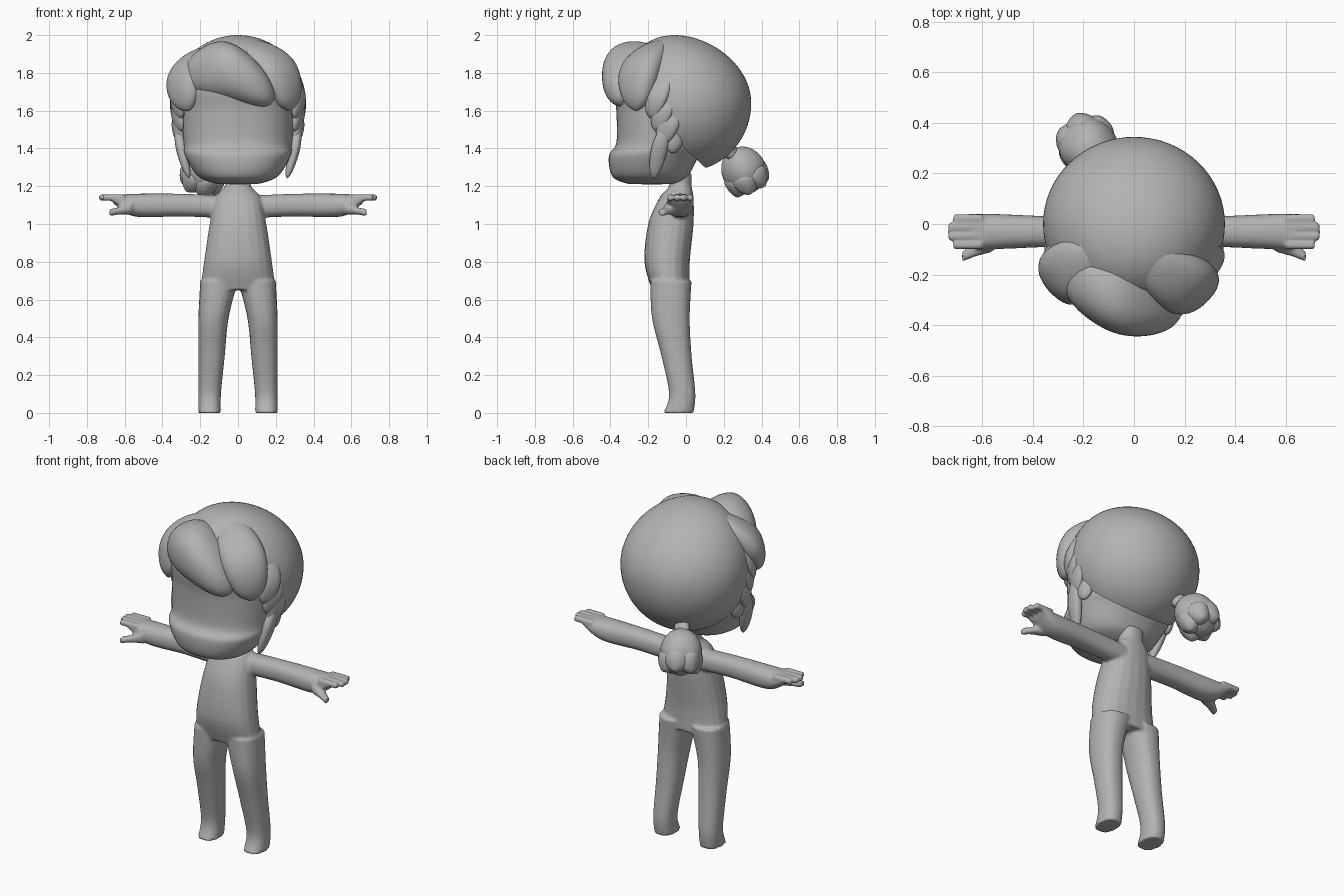
import bpy, bmesh, math
from mathutils import Vector, Euler

cube = bpy.data.objects.get("Cube")
if cube:
    bpy.data.objects.remove(cube)

grey = bpy.data.materials.new("clay_grey")
grey.use_nodes = True
tone = (0.45, 0.45, 0.45, 1)
grey.diffuse_color = tone
grey.node_tree.nodes["Principled BSDF"].inputs["Base Color"].default_value = tone

X, Y, Z = Vector((1, 0, 0)), Vector((0, 1, 0)), Vector((0, 0, 1))
SKULL = Vector((0, 0, 1.6))
STEPS = 6


def spline(rows):
    """Smooth curve through rows of numbers, with STEPS samples between neighbours."""
    rows = [Vector(r) for r in rows]
    padded = [rows[0]] + rows + [rows[-1]]
    samples = []
    for before, start, end, after in zip(padded, padded[1:], padded[2:], padded[3:]):
        for step in range(STEPS):
            t = step / STEPS
            pull_in, pull_out = (end - before) / 2, (after - start) / 2
            blend = t * t * (3 - 2 * t)
            samples.append(start.lerp(end, blend)
                           + pull_in * (t * (1 - t) ** 2) - pull_out * (t * t * (1 - t)))
    return samples + [rows[-1]]


def across(direction):
    """Two axes at right angles to a direction."""
    side = direction.orthogonal().normalized()
    return side, direction.normalized().cross(side)


def loft(bm, rows, axes=None, swell=None, sides=20, power=2.3):
    """Skin ovals (x, y, z, half width, half depth); without axes they face away from the skull."""
    rows = spline(rows)
    last = len(rows) - 1
    rings = []
    for i, row in enumerate(rows):
        place, size = Vector(row[:3]), Vector(row[3:])
        if swell:
            size *= max(swell(i / last), 0.06)
        if axes:
            u, v = axes
        else:
            ahead = Vector(rows[min(i + 1, last)][:3]) - Vector(rows[max(i - 1, 0)][:3])
            u = ahead.cross(place - SKULL).normalized()
            v = u.cross(ahead).normalized()
        ring = []
        for k in range(sides):
            angle = math.tau * k / sides
            c, s = (math.copysign(abs(w) ** (2 / power), w) for w in (math.cos(angle), math.sin(angle)))
            ring.append(bm.verts.new(place + u * (c * size.x) + v * (s * size.y)))
        rings.append(ring)
    for low, high in zip(rings, rings[1:]):
        for k in range(sides):
            bm.faces.new((low[k - 1], low[k], high[k], high[k - 1]))
    bm.faces.new(rings[0])
    bm.faces.new(rings[-1])


def finish(bm, name, subdivide=False):
    bmesh.ops.recalc_face_normals(bm, faces=bm.faces)
    for f in bm.faces:
        f.smooth = True
    mesh = bpy.data.meshes.new(name)
    bm.to_mesh(mesh)
    bm.free()
    mesh.materials.append(grey)
    ob = bpy.data.objects.new(name, mesh)
    bpy.context.collection.objects.link(ob)
    if subdivide:
        ob.modifiers.new("Subdivide", "SUBSURF")
    return ob


def rounded(t):
    return math.sin(math.pi * t) ** 0.6


def pointed(t):
    return math.sin(math.pi * t ** 0.7) ** 0.8


def lock(name, path, width, depth, axes=None, swell=rounded):
    bm = bmesh.new()
    loft(bm, [(*p, width, depth) for p in path], axes, swell)
    return finish(bm, name, True)


def ball():
    bm = bmesh.new()
    bmesh.ops.create_uvsphere(bm, u_segments=64, v_segments=40, radius=1)
    return bm


# Body: torso, legs, arms and hands fused into one skin
bm = bmesh.new()
torso = [(1.27, -0.03, 0.07, 0.06), (1.2, -0.03, 0.07, 0.06), (1.14, -0.05, 0.12, 0.09),
         (1, -0.08, 0.15, 0.12), (0.8, -0.1, 0.18, 0.12), (0.65, -0.08, 0.2, 0.1)]
loft(bm, [(0, y, z, w, d) for z, y, w, d in torso], (X, Y))
leg = [(0.7, 0.1, -0.08, 0.1, 0.11), (0.5, 0.13, -0.08, 0.08, 0.1), (0.3, 0.14, -0.05, 0.07, 0.08),
       (0.1, 0.15, -0.02, 0.06, 0.07), (0, 0.15, -0.04, 0.06, 0.08)]
arm = [(0.06, 1.09, 0.06, 0.06), (0.3, 1.1, 0.06, 0.06), (0.55, 1.1, 0.07, 0.06), (0.66, 1.13, 0.07, 0.02)]
for s in (1, -1):
    loft(bm, [(s * x, y, z, w, d) for z, x, y, w, d in leg], (X, Y))
    loft(bm, [(s * x, -0.03, z, w, d) for x, z, w, d in arm], (Y, Z))
    # Four fingers, the middle ones longest
    for k in (-1.5, -0.5, 0.5, 1.5):
        y, reach = -0.03 + k * 0.035, 0.745 - abs(k) * 0.02
        loft(bm, [(s * x, y, 1.14, 0.017, 0.017) for x in (0.6, reach - 0.01, reach)], (Y, Z))
    # Thumb, slanting forward and down
    loft(bm, [(s * 0.56, -0.07, 1.09, 0.04, 0.04), (s * 0.63, -0.1, 1.07, 0.03, 0.02),
              (s * 0.68, -0.13, 1.06, 0.02, 0.02)], (Y, Z))
body = finish(bm, "body")
fuse = body.modifiers.new("Fuse", "REMESH")
fuse.mode = "VOXEL"
fuse.voxel_size = 0.008
fuse.use_smooth_shade = True
soften = body.modifiers.new("Soften", "SMOOTH")
soften.iterations = 4

# Head: full jaw, flat eye band, forehead hidden under the hair
bm = bmesh.new()
head = [(1.21, -0.18, 0.1, 0.12), (1.25, -0.19, 0.21, 0.2), (1.36, -0.17, 0.28, 0.24),
        (1.43, -0.12, 0.29, 0.25), (1.6, -0.1, 0.3, 0.27), (1.75, -0.1, 0.29, 0.28), (1.9, -0.1, 0.15, 0.15)]
loft(bm, [(0, y, z, w, d) for z, y, w, d in head], (X, Y), sides=32)
finish(bm, "head", True)

# Hair cap, trimmed along the slanted hairline
bm = ball()
for v in bm.verts:
    lean = -0.06 * max(v.co.z, 0) ** 2
    v.co = Vector((v.co.x * 0.36, v.co.y * 0.345 + lean, 1.64 + v.co.z * 0.36))
bmesh.ops.bisect_plane(bm, geom=bm.verts[:] + bm.edges[:] + bm.faces[:], clear_outer=True,
                       plane_co=(0, -0.2, 1.58), plane_no=(0, -0.7, -0.75))
bmesh.ops.holes_fill(bm, edges=[e for e in bm.edges if e.is_boundary])
cap = finish(bm, "hair_cap")
cap.select_set(True)
bpy.context.view_layer.objects.active = cap
bpy.ops.object.shade_smooth_by_angle(angle=math.radians(40))

# Swept fringe and the lobes on either side of it
lock("front_fringe", [(-0.3, -0.2, 1.78), (-0.06, -0.28, 1.81), (0.2, -0.33, 1.68)], 0.16, 0.16, (Z, Y))
lock("left_fringe", [(0, -0.1, 1.96), (0.2, -0.24, 1.82), (0.28, -0.26, 1.6)], 0.13, 0.08)
lock("right_fringe", [(-0.14, -0.1, 1.93), (-0.28, -0.2, 1.78), (-0.26, -0.28, 1.6)], 0.12, 0.07)

for s, side in ((1, "left"), (-1, "right")):
    # Layered strands ending in scallops along the temple
    for i in range(3):
        y, z = -0.19 + 0.03 * i, 1.56 - 0.07 * i
        lock(f"{side}_temple_strand_{i + 1}",
             [(s * 0.28, y + 0.1, z + 0.25), (s * 0.32, y + 0.04, z + 0.12), (s * 0.3, y, z)], 0.06, 0.03)
    lock(f"{side}_long_lock",
         [(s * 0.32, -0.1, 1.54), (s * 0.3, -0.14, 1.4), (s * 0.26, -0.17, 1.24)], 0.045, 0.03, (Y, X))
    # Ear tucked behind the long lock
    bm = ball()
    bmesh.ops.scale(bm, vec=(0.03, 0.05, 0.08), verts=bm.verts)
    bmesh.ops.rotate(bm, matrix=Euler((-0.2, 0, s * 0.3)).to_matrix(), verts=bm.verts)
    bmesh.ops.translate(bm, vec=(s * 0.29, -0.06, 1.455), verts=bm.verts)
    finish(bm, f"{side}_ear")

# Ponytail: tie, puff and a crown of pointed tips
root, end = Vector((-0.15, 0.25, 1.4)), Vector((-0.21, 0.36, 1.17))
middle, fall = root.lerp(end, 0.5), (end - root).normalized()
one, two = across(fall)
lock("ponytail_tie", [(-0.1, 0.16, 1.42), (-0.14, 0.24, 1.38), (-0.17, 0.3, 1.33)], 0.05, 0.05, (X, Z))
lock("ponytail_puff", [root, middle, end], 0.115, 0.115, (one, two))
for i in range(6):
    angle = math.tau * i / 6
    spread = one * math.cos(angle) + two * math.sin(angle)
    tip = middle + fall * 0.11 + spread * 0.1
    lock(f"ponytail_tip_{i + 1}", [middle, middle.lerp(tip, 0.5) + spread * 0.02, tip],
         0.07, 0.07, across(tip - middle), pointed)
